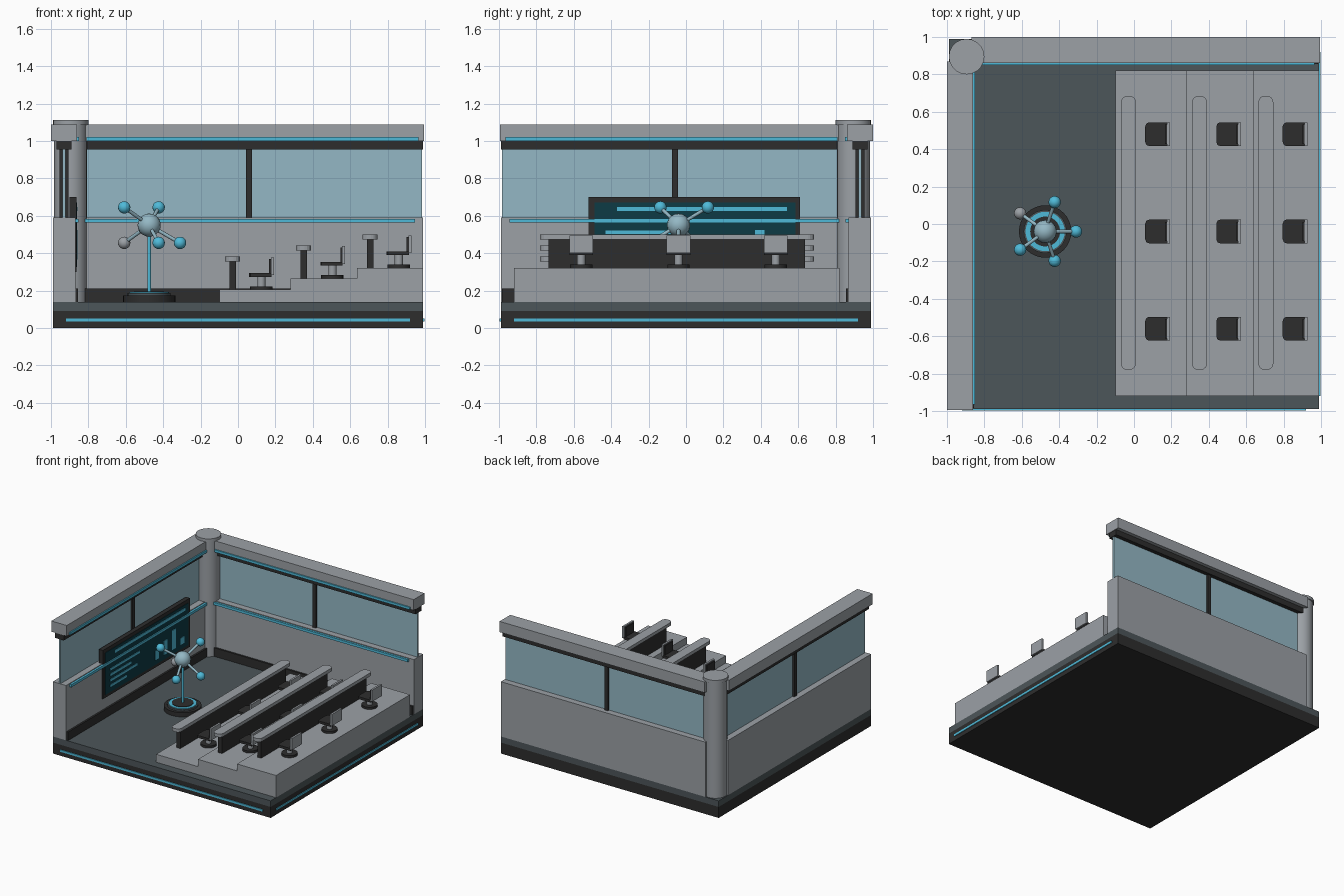
import bpy, bmesh, math
from mathutils import Vector

cube = bpy.data.objects.get("Cube")
if cube:
    bpy.data.objects.remove(cube)


def material(name, *srgb):
    col = [((c + 0.055) / 1.055) ** 2.4 for c in srgb] + [1]
    m = bpy.data.materials.new(name)
    m.use_nodes = True
    m.diffuse_color = col
    m.node_tree.nodes["Principled BSDF"].inputs["Base Color"].default_value = col
    return m


GREY = material("wall grey", 0.61, 0.63, 0.65)
DARK = material("charcoal", 0.18, 0.18, 0.18)
SLATE = material("floor slate", 0.30, 0.335, 0.35)
BLUE = material("glow blue", 0.31, 0.73, 0.85)
GLASS = material("window glass", 0.58, 0.72, 0.77)
TEAL = material("screen teal", 0.05, 0.23, 0.27)


def finish(name, bm, mat, smooth=False):
    me = bpy.data.meshes.new(name)
    bmesh.ops.recalc_face_normals(bm, faces=bm.faces)
    bm.to_mesh(me)
    bm.free()
    me.materials.append(mat)
    ob = bpy.data.objects.new(name, me)
    bpy.context.collection.objects.link(ob)
    if smooth:
        bpy.ops.object.select_all(action='DESELECT')
        ob.select_set(True)
        bpy.context.view_layer.objects.active = ob
        bpy.ops.object.shade_smooth_by_angle(angle=math.radians(40))
    return ob


def box(name, mat, x, y, z, round_by=0, segments=1, corner=None):
    """Box from (min, max) pairs, with optional rounded upright edges."""
    bm = bmesh.new()
    bmesh.ops.create_cube(bm, size=1)
    for v in bm.verts:
        v.co = [(a + b) / 2 + c * (b - a) for (a, b), c in zip((x, y, z), v.co)]
    if round_by:
        edges = [e for e in bm.edges
                 if abs(e.verts[0].co.z - e.verts[1].co.z) > 1e-4
                 and (corner is None or corner(e.verts[0].co))]
        bmesh.ops.bevel(bm, geom=edges, offset=round_by, segments=segments,
                        profile=0.5, affect='EDGES')
    return finish(name, bm, mat)


def rod(name, mat, start, end, radius, sides=16):
    a, b = Vector(start), Vector(end)
    bm = bmesh.new()
    bmesh.ops.create_cone(bm, cap_ends=True, segments=sides, radius1=radius,
                          radius2=radius, depth=(b - a).length)
    ob = finish(name, bm, mat, True)
    ob.location = (a + b) / 2
    ob.rotation_mode = 'QUATERNION'
    ob.rotation_quaternion = (b - a).to_track_quat('Z', 'Y')
    return ob


def ball(name, mat, centre, radius):
    bm = bmesh.new()
    bmesh.ops.create_uvsphere(bm, u_segments=16, v_segments=10, radius=radius)
    ob = finish(name, bm, mat, True)
    ob.location = centre


# Floor platform with light strips
FULL = (-0.99, 0.99)
box("base", DARK, FULL, FULL, (0, 0.09))
box("floor", SLATE, FULL, FULL, (0.09, 0.14))
box("front_base_light", BLUE, (-0.92, 0.92), (-0.996, -0.985), (0.035, 0.052))
box("right_base_light", BLUE, (0.985, 0.996), (-0.92, 0.92), (0.035, 0.052))


# The two walls share one layout: along the run and outward in depth
def wall(side, place):
    def part(name, mat, run, depth, z):
        box(side + "_" + name, mat, *place(run, depth), z)
    part("lower_wall", GREY, (-0.87, 0.99), (0.87, 0.99), (0.14, 0.59))
    part("skirting", DARK, (-0.86, 0.985), (0.855, 0.875), (0.14, 0.21))
    part("ledge_light", BLUE, (-0.82, 0.945), (0.853, 0.875), (0.563, 0.584))
    part("window", GLASS, (-0.87, 0.985), (0.922, 0.938), (0.585, 0.965))
    part("mullion", DARK, (0.042, 0.074), (0.905, 0.955), (0.585, 0.965))
    part("window_rail", DARK, (-0.87, 0.99), (0.89, 0.97), (0.955, 1.005))
    part("top_beam", GREY, (-0.87, 0.995), (0.86, 1.0), (1.0, 1.088))
    part("beam_light", BLUE, (-0.81, 0.965), (0.85, 0.865), (1.0, 1.02))


wall("back", lambda r, d: (r, d))
wall("left", lambda r, d: ((-d[1], -d[0]), (-r[1], -r[0])))

# Corner pillar
PX, PY = -0.895, 0.895
rod("pillar", GREY, (PX, PY, 0.14), (PX, PY, 1.09), 0.088, 20)
rod("pillar_cap", GREY, (PX, PY, 1.085), (PX, PY, 1.112), 0.095, 20)

# Wall screen
box("screen_frame", DARK, (-0.90, -0.864), (-0.52, 0.61), (0.30, 0.70))
box("screen_panel", TEAL, (-0.866, -0.861), (-0.49, 0.585), (0.325, 0.67))


def mark(name, y, z):
    box(name, BLUE, (-0.862, -0.857), y, z)


mark("screen_title", (-0.37, 0.54), (0.625, 0.647))
for i, end in enumerate((-0.05, -0.16, -0.08, -0.22)):
    z = 0.512 - 0.045 * i
    mark("screen_line", (-0.43, end), (z - 0.009, z + 0.009))
for i, top in enumerate((0.44, 0.48, 0.525, 0.42)):
    y = 0.15 + 0.11 * i
    mark("screen_bar", (y, y + 0.05), (0.365, top))

# Seating tiers, each with a desk and three chairs
TIERS = [(-0.10, 0.205, 0.06), (0.28, 0.265, 0.44), (0.635, 0.322, 0.795)]
for i, (x0, top, seat_x) in enumerate(TIERS):
    x1 = TIERS[i + 1][0] if i < 2 else 0.99
    box("tier", GREY, (x0, x1), (-0.92, 0.82), (0.14, top))

    dx = seat_x - 0.09
    box("desk_top", GREY, (dx - 0.04, dx + 0.04), (-0.78, 0.685),
        (top + 0.15, top + 0.177), 0.034, 4)
    box("desk_panel", DARK, (dx - 0.015, dx + 0.02), (-0.735, 0.635),
        (top, top + 0.15))

    for y in (0.48, -0.04, -0.56):
        cx = seat_x + 0.065
        rod("chair_foot", DARK, (cx, y, top), (cx, y, top + 0.018), 0.06)
        rod("chair_column", GREY, (cx, y, top + 0.015), (cx, y, top + 0.07), 0.022, 12)
        box("chair_seat", DARK, (seat_x, seat_x + 0.12), (y - 0.064, y + 0.064),
            (top + 0.068, top + 0.088), 0.022, 2, lambda c: c.x < cx)
        box("chair_cushion", DARK, (seat_x + 0.107, seat_x + 0.117),
            (y - 0.052, y + 0.052), (top + 0.085, top + 0.165))
        box("chair_back", GREY, (seat_x + 0.116, seat_x + 0.132),
            (y - 0.064, y + 0.064), (top + 0.078, top + 0.173))

# Display stand with a floating ball-and-rod model
HX, HY = -0.475, -0.04


def disc(name, mat, z0, z1, radius):
    rod(name, mat, (HX, HY, z0), (HX, HY, z1), radius, 32)


disc("stand_base", DARK, 0.14, 0.175, 0.14)
disc("stand_step", SLATE, 0.17, 0.187, 0.115)
disc("stand_light", BLUE, 0.18, 0.192, 0.105)
disc("stand_plate", DARK, 0.18, 0.196, 0.08)
rod("stand_beam", BLUE, (HX, HY, 0.19), (HX, HY, 0.5), 0.01, 12)

hub = Vector((HX, HY, 0.55))
ball("model_hub", GLASS, hub, 0.062)
for i in range(5):
    a = math.tau * i / 5
    lift = 0.095 if i in (1, 3) else -0.095
    tip = hub + Vector((0.165 * math.cos(a), 0.165 * math.sin(a), lift))
    rod("model_rod", GLASS, hub, tip, 0.01, 10)
    ball("model_ball", GREY if i == 2 else BLUE, tip, 0.033)
